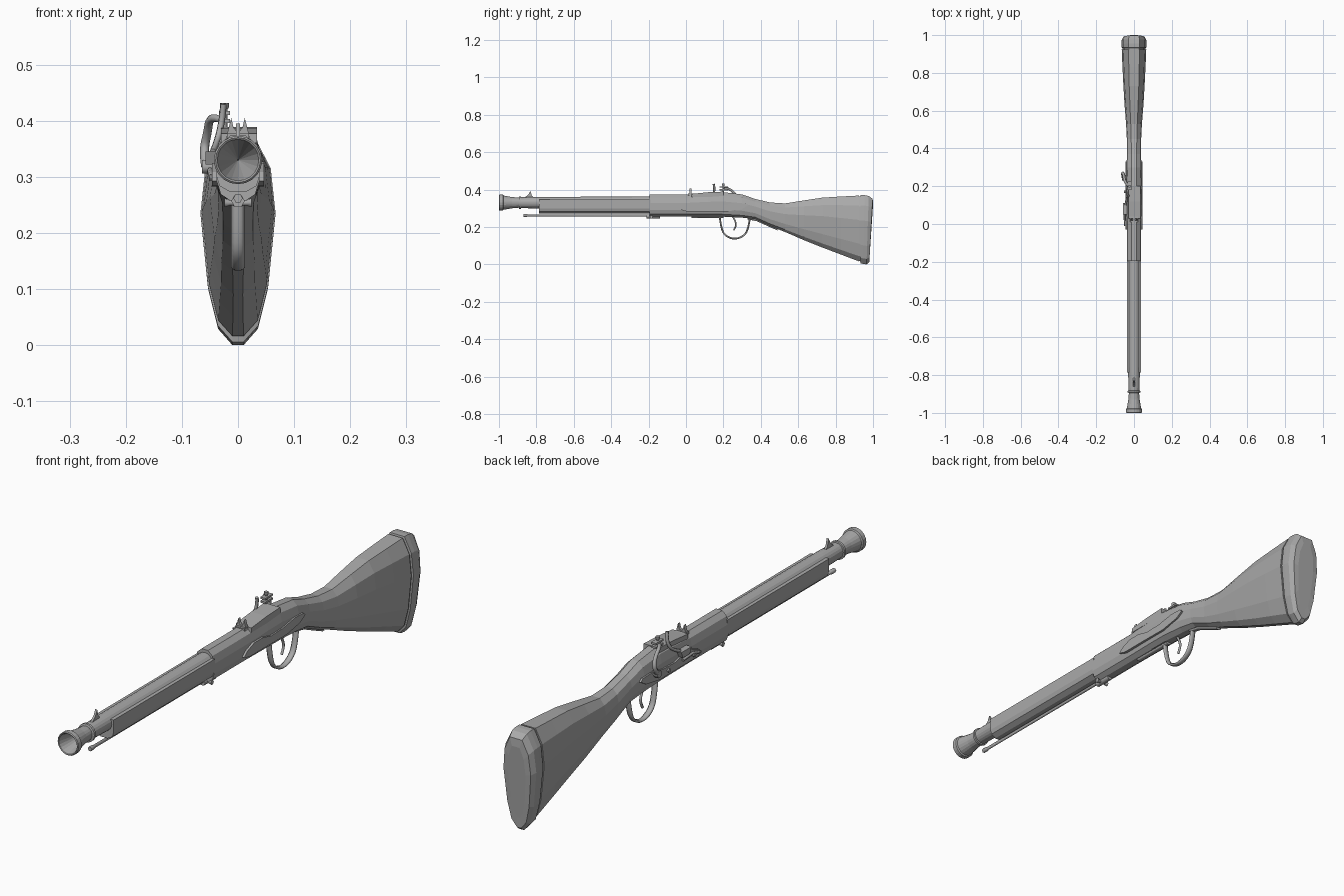
import bpy, bmesh, math

cube = bpy.data.objects.get("Cube")
if cube:
    bpy.data.objects.remove(cube)

grey = bpy.data.materials.new("plain_grey")
grey.use_nodes = True
grey.diffuse_color = (0.4, 0.4, 0.4, 1)
grey.node_tree.nodes["Principled BSDF"].inputs["Base Color"].default_value = (0.4, 0.4, 0.4, 1)


def add(name, mesh):
    obj = bpy.data.objects.new(name, mesh)
    bpy.context.collection.objects.link(obj)
    mesh.materials.clear()
    mesh.materials.append(grey)
    return obj


def loft(name, rings):
    """Skin closed rings of equal length and cap both ends."""
    bm = bmesh.new()
    loops = [[bm.verts.new(p) for p in ring] for ring in rings]
    for a, b in zip(loops, loops[1:]):
        for i in range(len(a)):
            j = (i + 1) % len(a)
            bm.faces.new((a[i], a[j], b[j], b[i]))
    bm.faces.new(loops[0])
    bm.faces.new(loops[-1])
    bmesh.ops.recalc_face_normals(bm, faces=bm.faces)
    mesh = bpy.data.meshes.new(name)
    bm.to_mesh(mesh)
    bm.free()
    return add(name, mesh)


def prism_x(name, outline, x0, x1):
    return loft(name, [[(x, y, z) for y, z in outline] for x in (x0, x1)])


def prism_y(name, outline, y0, y1):
    return loft(name, [[(x, y, z) for x, z in outline] for y in (y0, y1)])


def box(name, x0, x1, y0, y1, z0, z1):
    return prism_x(name, [(y0, z0), (y1, z0), (y1, z1), (y0, z1)], x0, x1)


def lathe_y(name, profile, z, sides):
    """Turn (y, radius) pairs about a lengthwise axis at height z."""
    turns = [2 * math.pi * i / sides for i in range(sides)]
    return loft(name, [[(r * math.cos(t), y, z + r * math.sin(t)) for t in turns]
                       for y, r in profile])


def tube(name, points, radius, radii=None, flat=1.0, smooth=False):
    """Round bar along points; flat widens it sideways."""
    curve = bpy.data.curves.new(name, "CURVE")
    curve.dimensions = "3D"
    curve.bevel_depth = radius
    curve.bevel_resolution = 1
    curve.resolution_u = 4
    curve.use_fill_caps = True
    spline = curve.splines.new("NURBS" if smooth else "POLY")
    spline.points.add(len(points) - 1)
    spline.use_endpoint_u = True
    spline.order_u = 3
    for i, p in enumerate(points):
        spline.points[i].co = (*p, 1)
        spline.points[i].radius = radii[i] if radii else 1
    temp = bpy.data.objects.new(name + "_path", curve)
    bpy.context.collection.objects.link(temp)
    bpy.context.view_layer.update()
    graph = bpy.context.evaluated_depsgraph_get()
    mesh = bpy.data.meshes.new_from_object(temp.evaluated_get(graph))
    bpy.data.objects.remove(temp)
    for v in mesh.vertices:
        v.co.x *= flat
    return add(name, mesh)


# Half sections as (width share, height share), blended from fore end to butt
FORE = [(.35, 0), (.8, .1), (1, .3), (1, .62), (.82, .86), (.35, 1)]
BUTT = [(.15, 0), (.54, .08), (.8, .27), (1, .63), (.87, .85), (.45, 1)]


def section(y, top, bottom, half, t, lean=0.0):
    pts = []
    for (ax, az), (bx, bz) in zip(FORE, BUTT):
        f = az + (bz - az) * t
        pts.append((half * (ax + (bx - ax) * t), y + lean * f,
                    bottom + (top - bottom) * f))
    return pts + [(-x, py, z) for x, py, z in reversed(pts)]


# Main stock
stations = [
    (-.195, .374, .257, .038, 0), (.02, .374, .257, .038, 0),
    (.12, .383, .256, .040, 0), (.2, .386, .255, .041, 0),
    (.3, .374, .25, .040, .1), (.37, .35, .242, .037, .2),
    (.45, .331, .205, .038, .4), (.53, .326, .173, .042, .6),
    (.63, .342, .13, .050, .8), (.73, .357, .09, .056, 1),
    (.83, .363, .052, .061, 1), (.925, .368, .016, .065, 1)]
loft("stock", [section(*s) for s in stations])

# Butt cap with a groove in front of it
loft("butt_cap", [
    section(.915, .362, .022, .061, 1), section(.932, .362, .016, .061, 1),
    section(.934, .37, .006, .067, 1), section(.945, .37, .003, .067, 1, .01),
    section(.965, .366, 0, .066, 1, .012), section(.98, .35, .012, .056, 1, .018),
    section(.982, .32, .05, .036, 1, .018)])

# Fore stock channel under the barrel
half = [(.014, .273), (.033, .284), (.038, .3), (.038, .347), (.03, .348)]
prism_y("fore_stock", half + [(-x, z) for x, z in reversed(half)], -.785, -.19)

# Barrel with flared hollow muzzle
lathe_y("barrel", [
    (-.15, .033), (-.785, .031), (-.882, .029), (-.883, .034), (-.892, .034),
    (-.894, .027), (-.93, .030), (-.976, .038), (-.979, .043), (-.997, .043),
    (-1, .040), (-.998, .037), (-.85, .0005)], .33, 20)

# Sights
prism_x("front_sight", [(-.865, .355), (-.812, .355), (-.825, .37), (-.832, .395),
                        (-.842, .375)], -.004, .004)
ear = [(.004, .383), (.008, .388), (.012, .405), (.016, .39), (.022, .365)]
prism_y("rear_sight", ear + [(-x, z) for x, z in reversed(ear)], .018, .03)
box("rear_sight_base", -.02, .02, .01, .045, .365, .378)

# Raised breech cover
prism_x("breech_cover", [(.03, .36), (.2, .36), (.2, .389), (.12, .386), (.03, .377)],
        -.03, .034)

# Ramrod and its holder
tube("ramrod", [(0, -.87, .262), (0, -.85, .262), (0, -.845, .262), (0, -.2, .262)],
     .006, [1.4, 1.4, 1, 1])
tube("ramrod_pipe", [(0, -.21, .257), (0, -.14, .257)], .012)
tube("sling_pin", [(-.024, -.185, .254), (-.014, -.185, .254), (.014, -.185, .254),
                   (.024, -.185, .254)], .006, [1.5, 1, 1, 1.5])

# Trigger group
guard = [(0, .18, .256), (0, .187, .2), (0, .205, .155), (0, .26, .132),
         (0, .315, .155), (0, .335, .2), (0, .342, .25)]
tube("trigger_guard", guard, .0055, flat=2.2, smooth=True)
tube("guard_front_strap", [(0, .03, .254), (0, .2, .252)], .006, flat=2)
tube("guard_rear_strap", [(0, .33, .246), (0, .38, .236), (0, .44, .209), (0, .49, .187)],
     .006, flat=2)
tube("trigger", [(0, .25, .256), (0, .268, .225), (0, .266, .2), (0, .255, .182)],
     .005, smooth=True)

# Side plates: scrolled on the left, lock plate on the right
scroll = [(-.03, .293), (-.012, .309), (.03, .325), (.08, .325), (.13, .313),
          (.2, .315), (.27, .327), (.32, .325), (.33, .315), (.3, .297),
          (.22, .283), (.1, .284), (0, .284)]
prism_x("left_side_plate", scroll, .03, .046)
prism_x("lock_plate", scroll, -.046, -.03)

# Lock: hammer, clamp, pan and striking steel
tube("hammer_pivot", [(-.04, .245, .318), (-.064, .245, .318)], .014)
tube("hammer_arm", [(-.056, .245, .318), (-.062, .275, .345), (-.054, .262, .38),
                    (-.05, .225, .41), (-.03, .2, .402)], .0075,
     [1.3, 1.1, 1, 1, .9], smooth=True)
tube("clamp_screw", [(-.024, .2, .372), (-.024, .2, .42), (-.024, .2, .424),
                     (-.024, .2, .432)], .005, [1, 1, 1.6, 1.6])
for z in (.396, .41):
    box("clamp_jaw", -.034, -.014, .18, .225, z, z + .007)
prism_x("priming_pan", [(.05, .345), (.11, .345), (.1, .322), (.06, .322)], -.058, -.036)
tube("striking_steel", [(-.045, .1, .345), (-.038, .14, .36), (-.028, .155, .4),
                        (-.026, .148, .43)], .006, smooth=True)
tube("steel_spring", [(-.047, -.01, .3), (-.05, .03, .312), (-.05, .09, .308)], .005)
for y in (.02, .17):
    tube("lock_screw", [(-.044, y, .3), (-.052, y, .3)], .007)
